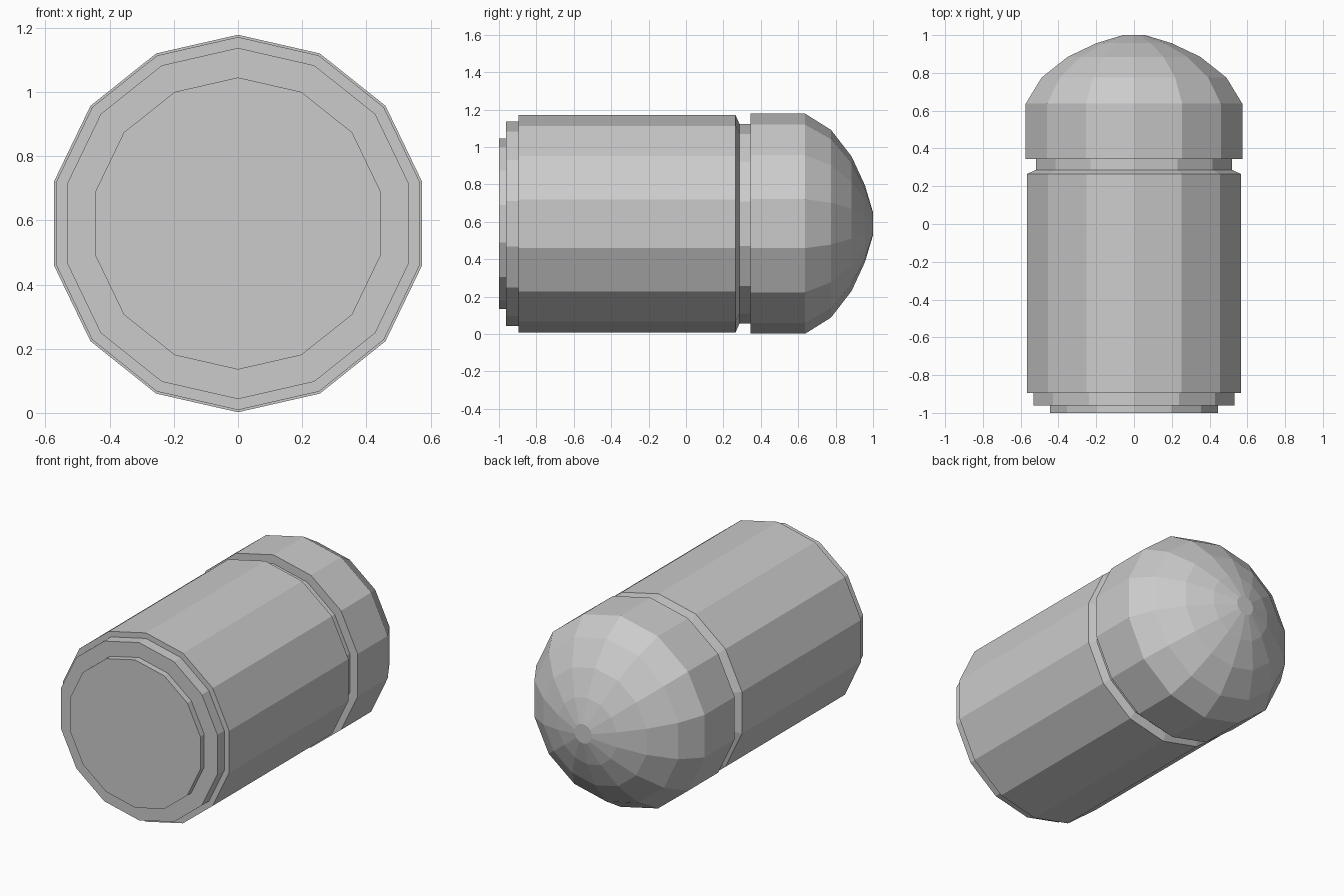
import bpy, bmesh, math

if "Cube" in bpy.data.objects:
    bpy.data.objects.remove(bpy.data.objects["Cube"])

SIDES = 14
CENTRE_Z = 0.59


def lathe(name, profile):
    """Closed faceted solid turned about the y axis from (y, radius) points."""
    bm = bmesh.new()
    rings = []
    for y, r in profile:
        ring = []
        for i in range(SIDES):
            a = 2 * math.pi * i / SIDES
            ring.append(bm.verts.new((r * math.sin(a), y, CENTRE_Z + r * math.cos(a))))
        rings.append(ring)
    for a, b in zip(rings, rings[1:]):
        for i in range(SIDES):
            j = (i + 1) % SIDES
            bm.faces.new((a[i], a[j], b[j], b[i]))
    bm.faces.new(rings[0])
    bm.faces.new(rings[-1])
    bmesh.ops.recalc_face_normals(bm, faces=bm.faces)
    mesh = bpy.data.meshes.new(name)
    bm.to_mesh(mesh)
    bm.free()
    obj = bpy.data.objects.new(name, mesh)
    bpy.context.collection.objects.link(obj)
    return obj


# Stepped base, main casing with bevelled mouth, and recessed neck
lathe("casing", [
    (-1.0, 0.455), (-0.962, 0.455),
    (-0.962, 0.547), (-0.895, 0.547),
    (-0.895, 0.581), (0.265, 0.581),
    (0.286, 0.533), (0.345, 0.533),
])

# Rounded tip with straight skirt and small flat nose
lathe("rounded_tip", [
    (0.345, 0.588), (0.637, 0.588), (0.775, 0.502),
    (0.885, 0.36), (0.957, 0.205), (1.0, 0.06),
])
